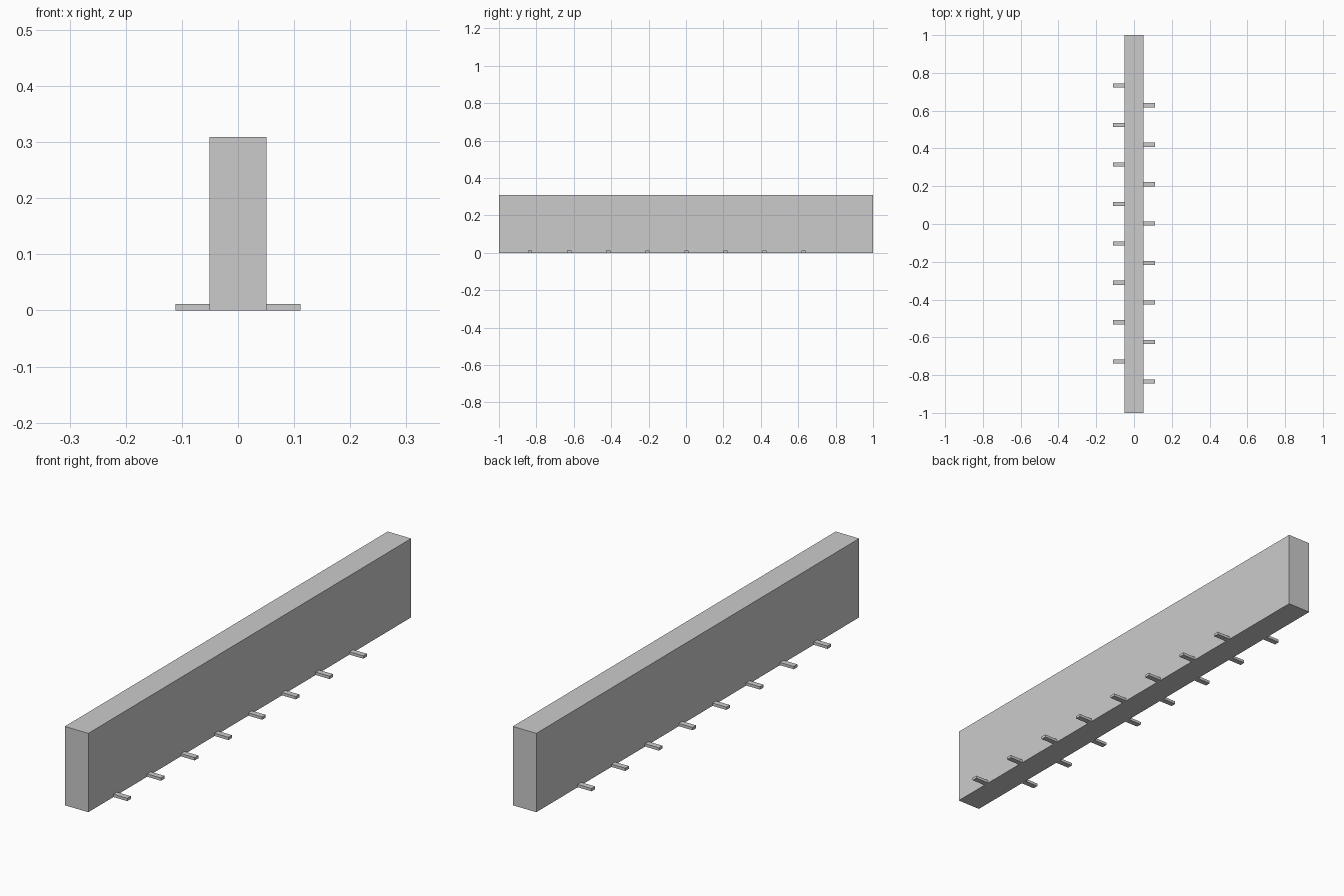
import bpy

cube = bpy.data.objects.get("Cube")
if cube:
    bpy.data.objects.remove(cube, do_unlink=True)

# One plain grey for everything
grey = bpy.data.materials.new("light_grey")
grey.use_nodes = True
colour = (0.6, 0.6, 0.6, 1.0)
grey.diffuse_color = colour
grey.node_tree.nodes["Principled BSDF"].inputs["Base Color"].default_value = colour


def box(name, centre, size):
    """Add a flat-sided box with its scale applied."""
    bpy.ops.mesh.primitive_cube_add(size=1, location=centre)
    obj = bpy.context.object
    obj.name = name
    for v in obj.data.vertices:
        v.co = [c * s for c, s in zip(v.co, size)]
    obj.data.materials.append(grey)
    return obj


HALF_WIDTH, HEIGHT = 0.051, 0.309
REACH, PIN_WIDTH, PIN_HEIGHT = 0.111, 0.022, 0.011
PITCH, PINS = 0.2088, 8

# Long housing block
box("housing", (0, 0, HEIGHT / 2), (2 * HALF_WIDTH, 2, HEIGHT))

# Flat pins along both lower edges, staggered by half a pitch
pin_x = (HALF_WIDTH + REACH) / 2
for label, side, start in (("left", 1, -4), ("right", -1, -3.5)):
    for i in range(PINS):
        y = (start + i) * PITCH + 0.002
        box(f"{label}_pin_{i + 1}", (side * pin_x, y, PIN_HEIGHT / 2),
            (REACH - HALF_WIDTH, PIN_WIDTH, PIN_HEIGHT))
